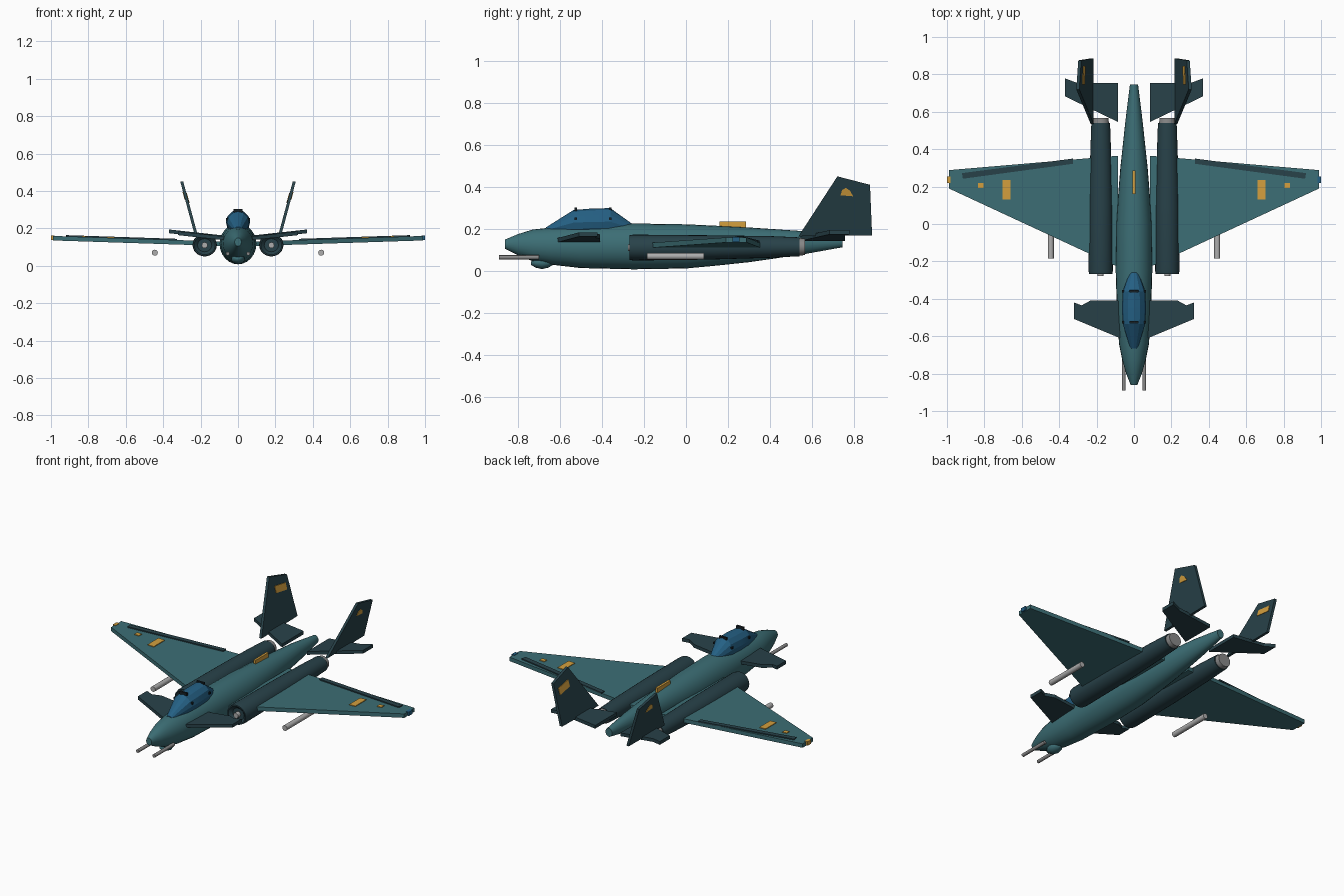
import bpy, bmesh, math
from mathutils import Vector

if "Cube" in bpy.data.objects:
    bpy.data.objects.remove(bpy.data.objects["Cube"])


def material(name, color):
    m = bpy.data.materials.new(name)
    m.diffuse_color = (*color, 1)
    m.use_nodes = True
    m.node_tree.nodes["Principled BSDF"].inputs["Base Color"].default_value = m.diffuse_color
    return m


TEAL = material("teal", (.045, .156, .178))
DARK = material("dark_teal", (.021, .054, .067))
BLUE = material("canopy_blue", (.018, .117, .231))
ORANGE = material("orange", (.66, .35, .048))
LIGHT = material("light_grey", (.42, .42, .42))
GREY = material("mid_grey", (.25, .25, .25))
BLACK = material("near_black", (.008, .014, .018))


def finish(name, bm, mat, mirror=False, smooth=0):
    bmesh.ops.recalc_face_normals(bm, faces=bm.faces)
    me = bpy.data.meshes.new(name)
    bm.to_mesh(me)
    bm.free()
    me.materials.append(mat)
    ob = bpy.data.objects.new(name, me)
    bpy.context.collection.objects.link(ob)
    if smooth:
        bpy.ops.object.select_all(action='DESELECT')
        ob.select_set(True)
        bpy.context.view_layer.objects.active = ob
        bpy.ops.object.shade_smooth_by_angle(angle=math.radians(smooth))
    if mirror:
        ob.modifiers.new("mirror", 'MIRROR').use_mirror_merge = False
    return ob


def loft(name, stations, mat, x=0, sides=24, mirror=False, smooth=35):
    """Skin elliptical rings; each station is (y, z bottom, z top, half width)."""
    bm = bmesh.new()
    rings = []
    for y, lo, hi, w in stations:
        ring = []
        for i in range(sides):
            a = math.tau * i / sides
            ring.append(bm.verts.new((x + w * math.cos(a), y,
                                      (lo + hi) / 2 + (hi - lo) / 2 * math.sin(a))))
        rings.append(ring)
    for r, s in zip(rings, rings[1:]):
        for i in range(sides):
            j = (i + 1) % sides
            bm.faces.new((r[i], r[j], s[j], s[i]))
    bm.faces.new(rings[0])
    bm.faces.new(rings[-1])
    return finish(name, bm, mat, mirror, smooth)


def slab(name, points, offset, mat, mirror=True):
    """Plate centred on an outline of 3D points, thickened along offset."""
    bm = bmesh.new()
    off = Vector(offset) / 2
    a = [bm.verts.new(Vector(p) - off) for p in points]
    b = [bm.verts.new(Vector(p) + off) for p in points]
    bm.faces.new(a)
    bm.faces.new(b)
    for i in range(len(a)):
        j = (i + 1) % len(a)
        bm.faces.new((a[i], a[j], b[j], b[i]))
    return finish(name, bm, mat, mirror)


def rod(name, x, y0, y1, z, r, mat, mirror=True):
    return loft(name, [(y0, z - r, z + r, r), (y1, z - r, z + r, r)],
                mat, x, 16, mirror)


def box(name, lo, hi, mat, mirror=False):
    z = (lo[2] + hi[2]) / 2
    pts = [(lo[0], lo[1], z), (hi[0], lo[1], z), (hi[0], hi[1], z), (lo[0], hi[1], z)]
    return slab(name, pts, (0, 0, hi[2] - lo[2]), mat, mirror)


# Fuselage
loft("fuselage", [(-.86, .105, .15, .018), (-.80, .075, .175, .042),
                  (-.73, .047, .197, .062), (-.64, .03, .207, .08),
                  (-.5, .014, .217, .09), (-.25, .008, .226, .098),
                  (0, .012, .222, .095), (.15, .026, .215, .085),
                  (.3, .042, .207, .073), (.55, .078, .19, .046),
                  (.745, .113, .165, .022)], TEAL)

# Canopy with bow frames and side knobs
loft("canopy", [(-.665, .18, .208, .02), (-.535, .17, .29, .06),
                (-.45, .17, .297, .065), (-.36, .17, .299, .06),
                (-.25, .18, .22, .02)], BLUE, sides=12, smooth=20)
for n, y in (("front", -.525), ("rear", -.36)):
    box(n + "_canopy_bar", (-.025, y - .006, .285), (.025, y + .006, .303), BLACK)
    box(n + "_canopy_knob", (.046, y - .006, .243), (.064, y + .006, .255), BLACK, True)

# Dorsal marker, chin turret and nose guns
box("dorsal_marker", (-.007, .16, .20), (.007, .285, .235), ORANGE)
loft("chin_turret", [(-.738, .03, .044, .012), (-.715, .016, .06, .03),
                     (-.685, .009, .065, .036), (-.655, .016, .06, .03),
                     (-.63, .03, .05, .012)], TEAL, sides=16, smooth=60)
rod("nose_gun", .055, -.89, -.70, .065, .01, GREY)

# Engines, intake hubs and nozzles
loft("engine", [(-.25, .075, .145, .038), (-.268, .06, .162, .056),
                (-.268, .053, .17, .062), (-.25, .05, .173, .065),
                (.1, .054, .17, .063), (.4, .063, .166, .055),
                (.54, .07, .16, .05)], DARK, .178, 24, True)
rod("intake_hub", .178, -.277, -.24, .11, .016, LIGHT)
loft("nozzle", [(.53, .072, .158, .045), (.567, .076, .154, .041)], GREY,
     .178, 24, True)


# Main wings
def wing(points, lift=0):
    return [(x, y, .115 + .033 * x + lift) for x, y in points]


slab("wing", wing([(.085, -.23), (.99, .19), (.99, .288), (.085, .365)]),
     (0, 0, .024), TEAL)
slab("flap", wing([(.325, .322), (.915, .242), (.92, .272), (.325, .35)], .014),
     (0, 0, .009), DARK)


def patch(name, x0, x1, y0, y1):
    slab(name, wing([(x0, y0), (x1, y0), (x1, y1), (x0, y1)], .013),
         (0, 0, .006), ORANGE)


patch("large_wing_patch", .66, .702, .13, .235)
patch("small_wing_patch", .804, .834, .193, .22)
box("left_tip_light", (-1, .22, .138), (-.98, .255, .162), ORANGE)
box("right_tip_light", (.98, .22, .138), (1, .255, .162), BLUE)

# Pods below the wings
rod("wing_pod", .445, -.185, .085, .07, .016, LIGHT)


# Canards and tailplanes share the same upward slope
def raised(points, z):
    return [(x, y, z + .11 * (x - .085)) for x, y in points]


slab("canard", raised([(.075, -.61), (.32, -.508), (.32, -.42), (.28, -.435),
                       (.23, -.408), (.075, -.408)], .148), (0, 0, .02), DARK)
slab("tailplane", raised([(.085, .545), (.368, .682), (.368, .778),
                          (.305, .755), (.085, .755)], .153), (0, 0, .02), DARK)


# Canted fins with markings on both sides
def fin(points, shift=0):
    return [(.225 + .27 * (z - .17) + shift, y, z) for y, z in points]


slab("tail_fin", fin([(.535, .165), (.72, .45), (.875, .41), (.885, .17)]),
     (.016, 0, 0), DARK)
slab("outer_fin_mark", fin([(.735, .36), (.742, .385), (.76, .395), (.78, .382),
                            (.795, .355)], .008), (.006, 0, 0), ORANGE)
slab("inner_fin_mark", fin([(.745, .35), (.745, .39), (.845, .375), (.845, .335)],
                           -.008), (.006, 0, 0), ORANGE)
